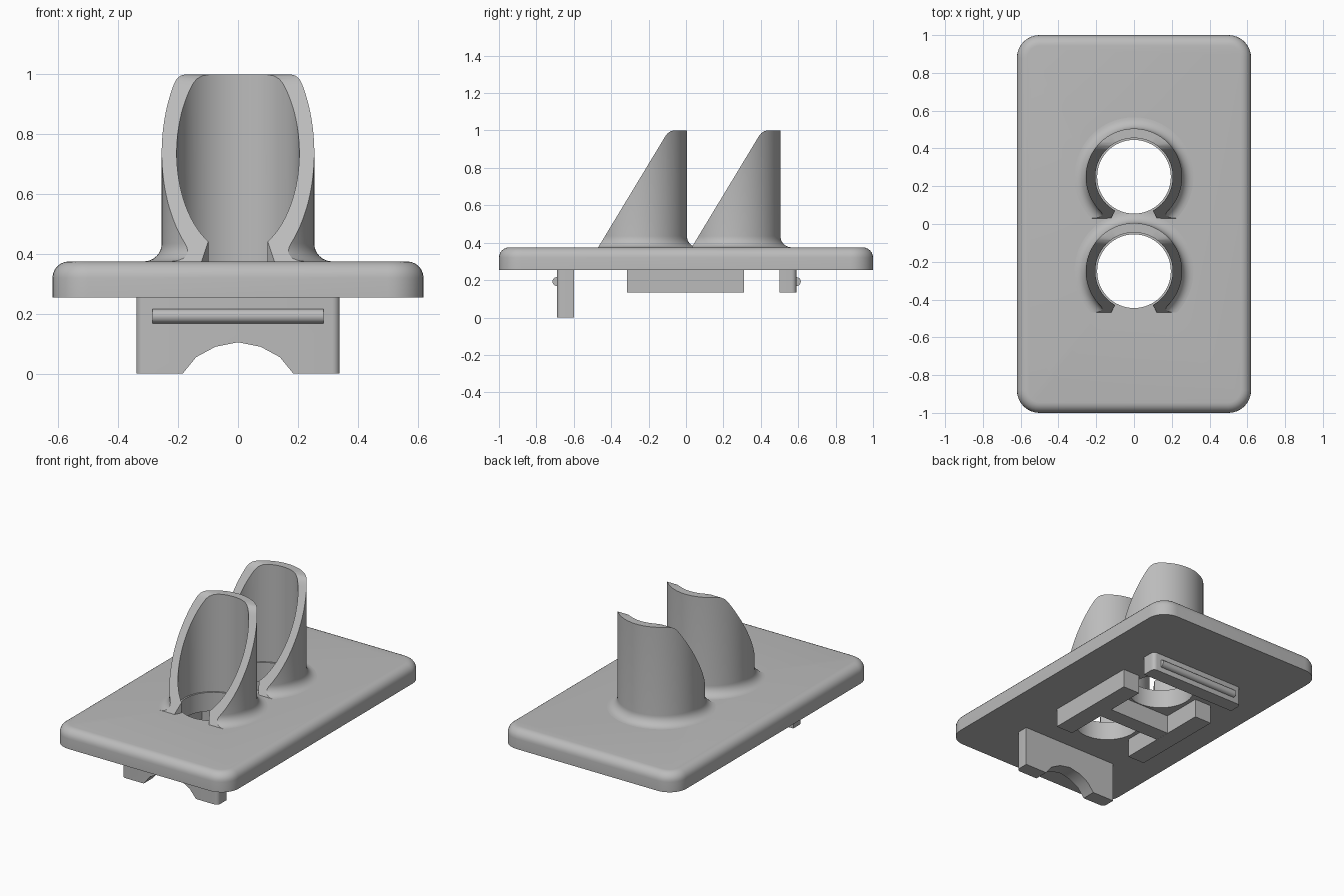
import bpy, bmesh, math
from mathutils import Vector

if "Cube" in bpy.data.objects:
    bpy.data.objects.remove(bpy.data.objects["Cube"], do_unlink=True)

grey = bpy.data.materials.new("plain_grey")
grey.use_nodes = True
GREY = (0.5, 0.5, 0.5, 1)
grey.diffuse_color = GREY
grey.node_tree.nodes["Principled BSDF"].inputs["Base Color"].default_value = GREY

PLATE_BOTTOM, PLATE_TOP = 0.255, 0.375
TOWER_Y = (-0.25, 0.25)


def make_object(name, bm):
    bmesh.ops.recalc_face_normals(bm, faces=bm.faces)
    mesh = bpy.data.meshes.new(name)
    bm.to_mesh(mesh)
    bm.free()
    mesh.materials.append(grey)
    obj = bpy.data.objects.new(name, mesh)
    bpy.context.collection.objects.link(obj)
    return obj


def prism(points, axis, low, high):
    """Extrude a 2D outline along an axis; outline is the other two axes in order."""
    bm = bmesh.new()

    def place(p, d):
        co = list(p)
        co.insert("xyz".index(axis), d)
        return bm.verts.new(co)

    face = bm.faces.new([place(p, low) for p in points])
    grown = bmesh.ops.extrude_face_region(bm, geom=[face])["geom"]
    shift = Vector([high - low if a == axis else 0 for a in "xyz"])
    bmesh.ops.translate(bm, vec=shift, verts=[v for v in grown if isinstance(v, bmesh.types.BMVert)])
    return bm


def box(x0, x1, y0, y1, z0, z1):
    return prism([(x0, y0), (x1, y0), (x1, y1), (x0, y1)], "z", z0, z1)


def circle(a, b, radius, count):
    return [(a + radius * math.cos(math.tau * i / count),
             b + radius * math.sin(math.tau * i / count)) for i in range(count)]


def bevel(bm, test, width, segments):
    edges = [e for e in bm.edges if test(e.verts[0].co, e.verts[1].co)]
    bmesh.ops.bevel(bm, geom=edges, offset=width, segments=segments, profile=0.5, affect="EDGES")


def cut(obj, cutters):
    """Subtract the cutters, keep the result as plain mesh and remove the cutters."""
    for c in cutters:
        c.hide_render = True
        mod = obj.modifiers.new("cut", "BOOLEAN")
        mod.operation, mod.solver, mod.object = "DIFFERENCE", "EXACT", c
    graph = bpy.context.evaluated_depsgraph_get()
    result = bpy.data.meshes.new_from_object(obj.evaluated_get(graph))
    obj.modifiers.clear()
    obj.data = result
    for c in cutters:
        bpy.data.objects.remove(c, do_unlink=True)


def smooth(obj):
    bpy.ops.object.select_all(action="DESELECT")
    obj.select_set(True)
    bpy.context.view_layer.objects.active = obj
    bpy.ops.object.shade_smooth_by_angle(angle=math.radians(30))


def vertical(a, b):
    return abs(a.z - b.z) > 0.05 and abs(a.x - b.x) < 1e-4 and abs(a.y - b.y) < 1e-4


# Base plate with rounded corners, softened top rim and two round holes
bm = box(-0.62, 0.62, -1, 1, PLATE_BOTTOM, PLATE_TOP)
bevel(bm, vertical, 0.12, 8)
bevel(bm, lambda a, b: min(a.z, b.z) > PLATE_TOP - 1e-4, 0.055, 6)
plate = make_object("base_plate", bm)
cut(plate, [make_object("hole_cutter", prism(circle(0, y, 0.195, 64), "z", 0.1, 0.6)) for y in TOWER_Y])
smooth(plate)


# Open-fronted towers: a filleted wall swept round, then cut on a slant
def tower(name, cy):
    wall = [(0.205, 0.35), (0.205, 1), (0.255, 1)]
    for i in range(9):
        t = math.pi / 2 * i / 8
        wall.append((0.315 - 0.06 * math.cos(t), 0.435 - 0.06 * math.sin(t)))
    wall.append((0.315, 0.35))
    bm = bmesh.new()
    steps, gap = 72, math.radians(29)
    rings = []
    for i in range(steps + 1):
        t = -math.pi / 2 + gap + (math.tau - 2 * gap) * i / steps
        rings.append([bm.verts.new((r * math.cos(t), cy + r * math.sin(t), z)) for r, z in wall])
    n = len(wall)
    for a, b in zip(rings, rings[1:]):
        for j in range(n):
            k = (j + 1) % n
            bm.faces.new((a[j], a[k], b[k], b[j]))
    bm.faces.new(rings[0])
    bm.faces.new(rings[-1])
    obj = make_object(name, bm)
    slant = [(-0.265, 0.3), (0.14, 0.97), (0.152, 0.985), (0.168, 0.996), (0.185, 1),
             (0.185, 1.2), (-0.6, 1.2), (-0.6, 0.3)]
    cutters = [make_object("slant_cutter", prism([(cy + y, z) for y, z in slant], "x", -0.5, 0.5))]
    if cy < 0:
        cutters.append(make_object("hole_cutter", prism(circle(0, -cy, 0.2, 64), "z", 0.2, 0.6)))
    cut(obj, cutters)
    smooth(obj)


for name, cy in zip(("front_tower", "rear_tower"), TOWER_Y):
    tower(name, cy)


# Clip tabs under the plate, each with a snap rib on its outer face
def tab(name, outline, inner, outer):
    bm = prism(outline, "y", inner, outer)
    bevel(bm, lambda a, b: vertical(a, b) and abs(abs(a.x) - 0.34) < 1e-3
          and abs(a.y - outer) < 1e-3, 0.025, 5)
    smooth(make_object(name + "_tab", bm))
    rib = prism(circle(outer, 0.192, 0.024, 20), "x", -0.285, 0.285)
    smooth(make_object(name + "_rib", rib))


arch = [(0.185, 0), (0.14, 0.055), (0.075, 0.09), (0, 0.105), (-0.075, 0.09), (-0.14, 0.055), (-0.185, 0)]
top = PLATE_BOTTOM + 0.005
tab("front", [(-0.34, top), (0.34, top), (0.34, 0)] + arch + [(-0.34, 0)], -0.6, -0.69)
tab("rear", [(-0.34, top), (0.34, top), (0.34, 0.135), (-0.34, 0.135)], 0.5, 0.59)

# H-shaped stiffening ribs under the plate
for side, name in ((1, "left_bar"), (-1, "right_bar")):
    make_object(name, box(*sorted((side * 0.22, side * 0.34)), -0.315, 0.31, 0.135, top))
make_object("cross_bar", box(-0.225, 0.225, -0.05, 0.05, 0.136, top))
